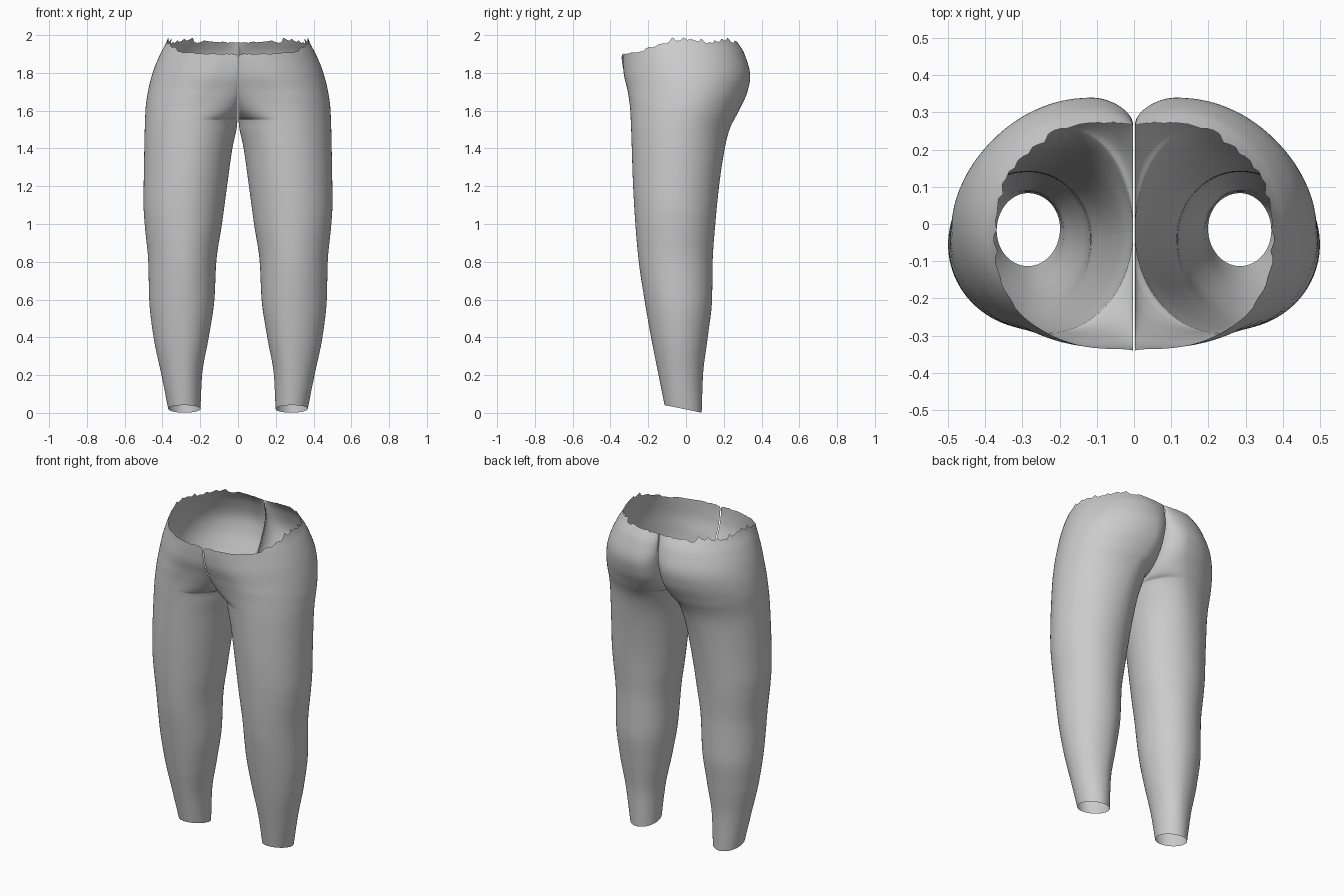
import bpy, bmesh, math, random

if "Cube" in bpy.data.objects:
    bpy.data.objects.remove(bpy.data.objects["Cube"])

random.seed(4)
CROTCH = 1.55


def curve(pts):
    """Smooth monotone interpolation through (position, value) points."""
    n = len(pts)
    d = [(pts[i + 1][1] - pts[i][1]) / (pts[i + 1][0] - pts[i][0]) for i in range(n - 1)]
    m = [d[0]] + [0 if a * b <= 0 else 2 * a * b / (a + b) for a, b in zip(d, d[1:])] + [d[-1]]

    def f(z):
        z = min(max(z, pts[0][0]), pts[-1][0])
        i = max(k for k in range(n - 1) if pts[k][0] <= z)
        h = pts[i + 1][0] - pts[i][0]
        t = (z - pts[i][0]) / h
        return ((2*t**3 - 3*t*t + 1) * pts[i][1] + (t**3 - 2*t*t + t) * h * m[i]
                + (3*t*t - 2*t**3) * pts[i + 1][1] + (t**3 - t*t) * h * m[i + 1])
    return f


# Profiles by height: inner and outer x, front and back y
inner = curve([(0, .2), (.2, .19), (.4, .155), (.6, .125), (.8, .115), (1, .085),
               (1.2, .058), (1.4, .03), (1.55, .003), (2, .003)])
outer = curve([(0, .365), (.2, .405), (.4, .447), (.6, .47), (.8, .475), (1, .494),
               (1.1, .5), (1.4, .496), (1.6, .49), (1.7, .477), (1.8, .452),
               (1.9, .412), (1.95, .385), (2, .365)])
front = curve([(0, -.105), (.2, -.145), (.4, -.185), (.6, -.22), (.8, -.25), (1, -.268),
               (1.2, -.28), (1.6, -.295), (1.7, -.308), (1.8, -.33), (1.9, -.336), (2, -.325)])
back = curve([(0, .083), (.2, .09), (.4, .115), (.6, .138), (.8, .141), (1, .155),
              (1.2, .175), (1.4, .205), (1.5, .23), (1.6, .28), (1.7, .325),
              (1.78, .34), (1.9, .31), (1.97, .268), (2, .25)])
# x of the foremost and rearmost point, and the centre seam
front_x = curve([(0, .285), (1, .285), (1.5, .24), (1.65, .2), (1.8, .1), (1.9, .06), (2, .06)])
back_x = curve([(0, .285), (1, .285), (1.3, .25), (1.5, .2), (1.7, .12), (2, .11)])
seam_front = curve([(0, -.01), (.6, -.04), (1.55, -.02), (1.565, -.1), (1.6, -.19),
                    (1.65, -.25), (1.7, -.285), (1.8, -.328), (1.89, -.341), (2, -.341)])
seam_back = curve([(0, -.01), (.6, -.04), (1.55, -.02), (1.565, .06), (1.6, .13),
                   (1.65, .18), (1.75, .235), (1.85, .268), (2, .262)])
# Waistline height around the body, s = 0 front seam .. 2 side .. 4 back seam
waist = curve([(0, 1.885), (.5, 1.9), (1, 1.9), (1.5, 1.91), (1.75, 1.95), (2, 1.985),
               (2.3, 1.965), (2.6, 1.975), (3, 1.965), (3.5, 1.96), (4, 1.965)])


def point(s, z):
    """Point on the cloth at position s around the leg and height z."""
    quad = min(int(s), 3)
    a = (s - quad) * math.pi / 2
    c, sn = math.cos(a), math.sin(a)
    xi, xo, yf, yb = inner(z), outer(z), front(z), back(z)
    ym = (yf + yb) / 2
    if quad == 0:
        p, sf = front_x(z), seam_front(z)
        return (p - (p - xi) * c, sf + (yf - sf) * sn, z)
    if quad == 1:
        p = front_x(z)
        return (p + (xo - p) * sn, ym + (yf - ym) * c, z)
    p = back_x(z)
    if quad == 2:
        return (p + (xo - p) * c, ym + (yb - ym) * sn, z)
    sb = seam_back(z)
    return (p - (p - xi) * sn, sb + (yb - sb) * c, z)


# One trouser half: closed leg tube below the crotch, open shell above
COLS, LOW, HIGH = 96, 50, 32
bm = bmesh.new()
rows = []
for r in range(LOW + HIGH + 1):
    row = []
    for k in range(COLS + 1):
        s = 4 * k / COLS
        if r <= LOW:
            cuff = .021 + .02 * math.sin(s * math.pi / 2)
            z = cuff + (CROTCH - cuff) * r / LOW
        else:
            u = ((r - LOW) / HIGH) ** 1.5
            z = CROTCH + (waist(s) - CROTCH) * u
            if r == LOW + HIGH:
                # frayed waist edge, strongest near the hips
                rough = .015 if 1.5 < s < 2.8 else .003
                z = min(2, z + random.uniform(-rough, rough))
        row.append(bm.verts.new(point(s, z)))
    rows.append(row)
for lo, hi in zip(rows, rows[1:]):
    for k in range(COLS):
        bm.faces.new((lo[k], lo[k + 1], hi[k + 1], hi[k]))

# Close the inside leg seam
seam = [v for row in rows[:LOW + 1] for v in (row[0], row[-1])]
bmesh.ops.remove_doubles(bm, verts=seam, dist=.0005)

mesh = bpy.data.meshes.new("trousers")
bm.to_mesh(mesh)
bm.free()
trousers = bpy.data.objects.new("trousers", mesh)
bpy.context.collection.objects.link(trousers)

# Other leg by mirroring, halves meeting at the centre seam
mirror = trousers.modifiers.new("other_leg", 'MIRROR')
mirror.use_mirror_merge = False

bpy.context.view_layer.objects.active = trousers
trousers.select_set(True)
bpy.ops.object.shade_smooth_by_angle(angle=math.radians(50))
